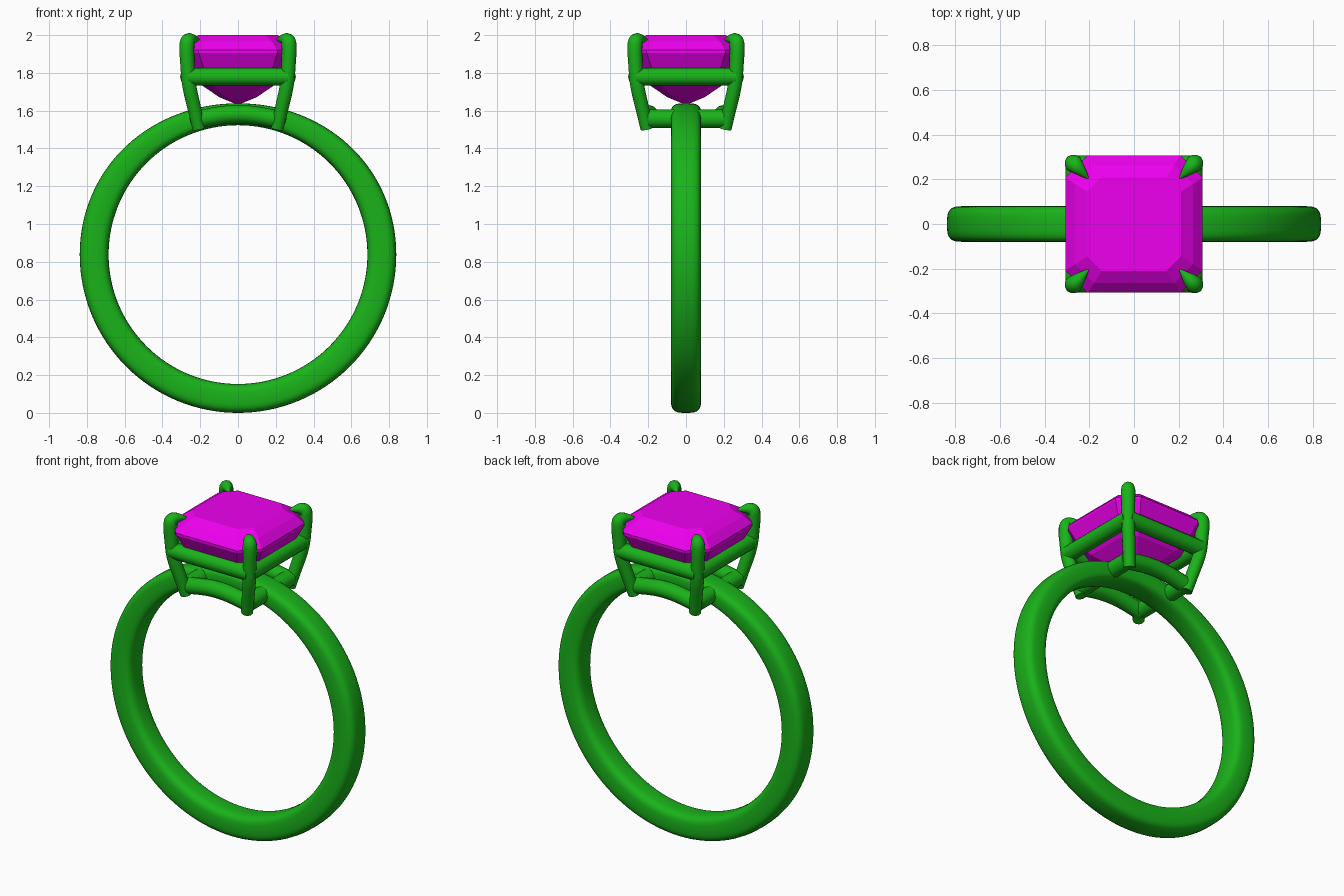
import bpy, bmesh, math
from math import sin, cos, pi

if "Cube" in bpy.data.objects:
    bpy.data.objects.remove(bpy.data.objects["Cube"])


def material(name, rgb):
    m = bpy.data.materials.new(name)
    m.diffuse_color = (*rgb, 1)
    m.use_nodes = True
    m.node_tree.nodes["Principled BSDF"].inputs["Base Color"].default_value = m.diffuse_color
    return m


METAL = material("green_metal", (0.01, 0.45, 0.01))
STONE = material("magenta_stone", (0.85, 0.0, 0.85))


def loft(name, rings, mat, closed=False):
    """Skin a list of point rings; cap the ends unless the loop is closed."""
    bm = bmesh.new()
    vs = [[bm.verts.new(p) for p in r] for r in rings]
    n, k = len(rings), len(rings[0])
    for i in range(n if closed else n - 1):
        a, b = vs[i], vs[(i + 1) % n]
        for j in range(k):
            bm.faces.new((a[j], a[(j + 1) % k], b[(j + 1) % k], b[j]))
    if not closed:
        bm.faces.new(vs[0])
        bm.faces.new(vs[-1])
    bmesh.ops.remove_doubles(bm, verts=bm.verts, dist=1e-5)
    bmesh.ops.recalc_face_normals(bm, faces=bm.faces)
    me = bpy.data.meshes.new(name)
    bm.to_mesh(me)
    bm.free()
    me.materials.append(mat)
    ob = bpy.data.objects.new(name, me)
    bpy.context.collection.objects.link(ob)
    return ob


def smooth(ob, angle=50):
    bpy.ops.object.select_all(action='DESELECT')
    ob.select_set(True)
    bpy.context.view_layer.objects.active = ob
    bpy.ops.object.shade_smooth_by_angle(angle=math.radians(angle))


def tube(name, pts):
    """Round wire through (x, y, z, radius) points, smoothed as a NURBS path."""
    cu = bpy.data.curves.new(name, 'CURVE')
    cu.dimensions = '3D'
    cu.bevel_depth = 1.0
    cu.bevel_resolution = 4
    cu.use_fill_caps = True
    sp = cu.splines.new('NURBS')
    sp.points.add(len(pts) - 1)
    for p, (x, y, z, r) in zip(sp.points, pts):
        p.co = (x, y, z, 1)
        p.radius = r
    sp.order_u = 3
    sp.use_endpoint_u = True
    sp.resolution_u = 6
    ob = bpy.data.objects.new(name, cu)
    bpy.context.collection.objects.link(ob)
    cu.materials.append(METAL)
    bpy.ops.object.select_all(action='DESELECT')
    ob.select_set(True)
    bpy.context.view_layer.objects.active = ob
    bpy.ops.object.convert(target='MESH')
    smooth(bpy.context.view_layer.objects.active)


# Band: softened rectangular section, slimmer beneath the stone
R_IN, R_OUT, HALF_W = 0.685, 0.838, 0.08
rings = []
for i in range(128):
    a = 2 * pi * i / 128
    thick = (R_OUT - R_IN) - 0.037 * max(0, sin(a)) ** 3
    ring = []
    for j in range(32):
        t = 2 * pi * j / 32
        u = math.copysign(abs(cos(t)) ** 0.6, cos(t))
        v = math.copysign(abs(sin(t)) ** 0.6, sin(t))
        r = R_IN + thick * (0.5 + 0.5 * u)
        ring.append((r * cos(a), HALF_W * v, R_OUT + r * sin(a)))
    rings.append(ring)
smooth(loft("band", rings, METAL, closed=True))


# Stone: stepped square cut with clipped corners (half size, corner cut, z)
def clipped_square(h, c, z):
    e = h - c
    return [(h, -e, z), (h, e, z), (e, h, z), (-e, h, z),
            (-h, e, z), (-h, -e, z), (-e, -h, z), (e, -h, z)]


steps = [(0.0, 0.0, 1.63), (0.10, 0.035, 1.672), (0.20, 0.065, 1.74),
         (0.265, 0.085, 1.82), (0.308, 0.10, 1.905), (0.308, 0.10, 1.92),
         (0.265, 0.085, 1.965), (0.21, 0.065, 2.0)]
loft("gemstone", [clipped_square(*s) for s in steps], STONE)

# Claws at the four corners, tips folding over the stone
claw = [(0.208, 1.505, 0.034), (0.228, 1.60, 0.037), (0.262, 1.74, 0.038),
        (0.268, 1.85, 0.039), (0.272, 1.93, 0.041), (0.268, 1.975, 0.040),
        (0.238, 1.982, 0.026), (0.205, 1.975, 0.004)]
for sx in (-1, 1):
    for sy in (-1, 1):
        tube("claw", [(sx * d, sy * d, z, r) for d, z, r in claw])

# Upper gallery bars and lower base rails joining the claws
for s in (-1, 1):
    tube("gallery_bar_x", [(x, s * 0.26, 1.78, 0.047) for x in (-0.265, 0, 0.265)])
    tube("gallery_bar_y", [(s * 0.26, y, 1.78, 0.047) for y in (-0.265, 0, 0.265)])
    tube("base_rail_side", [(s * 0.207, y, 1.557, 0.05) for y in (-0.2, 0, 0.2)])
    arc = [(0.745 * sin(a), s * 0.195, R_OUT + 0.745 * cos(a), 0.048)
           for a in (-0.28, -0.14, 0, 0.14, 0.28)]
    tube("base_rail_arched", arc)
